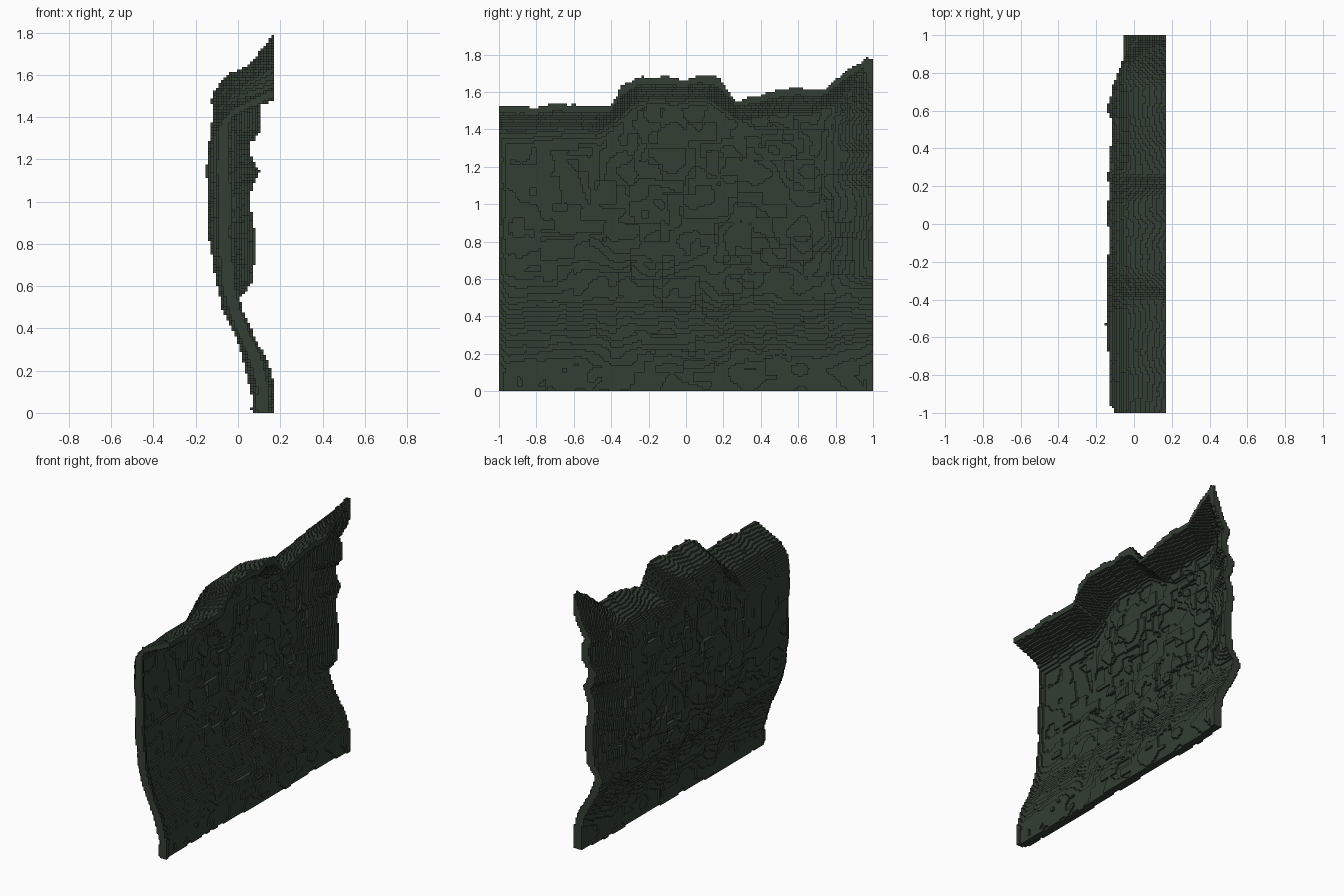
import bpy, random
from mathutils import Vector, noise

if "Cube" in bpy.data.objects:
    bpy.data.objects.remove(bpy.data.objects["Cube"])

random.seed(4)
V = 0.0125                     # block size
NY, NZ, NX = 160, 144, 27      # grid counts along the wall, up, and through it
X_MAX = 0.17


def lerp(pts, t):
    """Piecewise linear curve through (t, value) points."""
    if t <= pts[0][0]:
        return pts[0][1]
    for (a, va), (b, vb) in zip(pts, pts[1:]):
        if t <= b:
            return va + (vb - va) * (t - a) / (b - a)
    return pts[-1][1]


# Outer (-x) face by height, along most of the wall and at its +y end
OUTER = [(0, .085), (.12, .085), (.2, .065), (.3, .03), (.4, -.015), (.5, -.06),
         (.6, -.08), (.7, -.095), (.85, -.11), (1.1, -.115), (1.3, -.115), (1.8, -.11)]
END = [(0, .11), (.13, .11), (.25, .08), (.4, -.01), (.53, -.055), (.62, .01),
       (.84, .025), (1, .0), (1.08, .01), (1.14, .045), (1.2, .01), (1.27, .0),
       (1.33, .05), (1.42, .06), (1.48, .03), (1.57, .09), (1.79, .17)]
# Wall thickness by height
THICK = [(0, .055), (.2, .06), (.5, .06), (1.8, .055)]
# Overhanging lip: x by distance below the crest
LIP = [(-.03, .25), (0, .17), (.03, .1), (.06, .03), (.09, -.03), (.14, -.08), (.2, -.11), (.3, -.15)]
# Crest height along y
CREST = [(-1, 1.535), (-.9, 1.515), (-.75, 1.535), (-.6, 1.535), (-.4, 1.51),
         (-.34, 1.65), (-.2, 1.685), (0, 1.665), (.12, 1.695), (.18, 1.68),
         (.26, 1.55), (.45, 1.605), (.6, 1.625), (.72, 1.605), (.8, 1.67),
         (.9, 1.735), (1, 1.8)]
# Steepness of the lip, inward shift and roughness along y; roughness by height
STRETCH = [(-1, 1), (-.4, .95), (-.3, .85), (.2, .85), (.4, 1), (.74, 1), (1, 2.2)]
SHIFT = [(-1, .015), (-.95, -.015), (-.5, -.012), (0, 0), (.6, .01), (1, .02)]
ROUGH = [(-1, .5), (-.7, .5), (-.4, 1), (1, 1.2)]
BELLY = [(0, .65), (.3, .6), (.55, 1), (1.8, 1)]

# Rectangular slabs that make the rock face blocky
patch = [[0] * NZ for _ in range(NY)]
for _ in range(190):
    y0, z0 = random.randrange(NY), random.randrange(NZ)
    w, h = random.randint(5, 15), random.randint(5, 15)
    d = random.choice((-1, 1))
    for j in range(y0, min(NY, y0 + w)):
        for k in range(z0, min(NZ, z0 + h)):
            patch[j][k] = d


def span(j, k):
    """First and last filled block through the wall at one grid cell."""
    y, z = -1 + (j + .5) * V, (k + .5) * V
    rough = lerp(ROUGH, y) * lerp(BELLY, z)
    # crest line is jagged at the rim and softer lower down the lip
    crest = lerp(CREST, y) + .02 * noise.noise(Vector((y * 14, 3.3, 0)))
    soft = sum(lerp(CREST, y + d * .04) for d in (-2, -1, 0, 1, 2)) / 5
    mix = min(1, max(0, (crest - z) / .1))
    s = crest * (1 - mix) + soft * mix - z
    n = noise.noise(Vector((y * 3, z * 3, 1.7))) + .5 * noise.noise(Vector((y * 9, z * 9, 5)))
    end = min(1, max(0, (y - .7) / .28)) ** 1.3
    base = lerp(OUTER, z) + lerp(SHIFT, y) * lerp(BELLY, z)
    base = base * (1 - end) + lerp(END, z) * end
    base += rough * (1 - .8 * end) * (.03 * n + .01 * patch[j][k])
    stretch = lerp(STRETCH, y)
    out = max(base, lerp(LIP, s / stretch) + .012 * n)
    inn = max(base + lerp(THICK, z), lerp(LIP, (s - .04) / stretch) + .012 * n, out + .045)
    a = round((max(out, -.165) - X_MAX) / V) + NX
    b = min(NX, round((inn - X_MAX) / V) + NX)
    return max(0, a), b


spans = [[span(j, k) for k in range(NZ)] for j in range(NY)]


def filled(i, j, k):
    if not (0 <= j < NY and 0 <= k < NZ):
        return False
    a, b = spans[j][k]
    return a <= i < b


# Six block sides: neighbour direction and corner offsets
SIDES = [((1, 0, 0), ((1, 0, 0), (1, 1, 0), (1, 1, 1), (1, 0, 1))),
         ((-1, 0, 0), ((0, 0, 0), (0, 0, 1), (0, 1, 1), (0, 1, 0))),
         ((0, 1, 0), ((0, 1, 0), (0, 1, 1), (1, 1, 1), (1, 1, 0))),
         ((0, -1, 0), ((0, 0, 0), (1, 0, 0), (1, 0, 1), (0, 0, 1))),
         ((0, 0, 1), ((0, 0, 1), (1, 0, 1), (1, 1, 1), (0, 1, 1))),
         ((0, 0, -1), ((0, 0, 0), (0, 1, 0), (1, 1, 0), (1, 0, 0)))]

# Skin the filled blocks with their exposed sides
index, verts, faces = {}, [], []
for j in range(NY):
    for k in range(NZ):
        for i in range(*spans[j][k]):
            for (dx, dy, dz), corners in SIDES:
                if filled(i + dx, j + dy, k + dz):
                    continue
                face = []
                for cx, cy, cz in corners:
                    key = (i + cx, j + cy, k + cz)
                    if key not in index:
                        index[key] = len(verts)
                        verts.append((X_MAX + (key[0] - NX) * V, -1 + key[1] * V, key[2] * V))
                    face.append(index[key])
                faces.append(face)

mesh = bpy.data.meshes.new("rock_wall")
mesh.from_pydata(verts, [], faces)
mat = bpy.data.materials.new("dark mossy green")
mat.diffuse_color = (0.033, 0.049, 0.032, 1)
mat.use_nodes = True
mat.node_tree.nodes["Principled BSDF"].inputs["Base Color"].default_value = mat.diffuse_color
mesh.materials.append(mat)
wall = bpy.data.objects.new("rock_wall", mesh)
bpy.context.collection.objects.link(wall)
